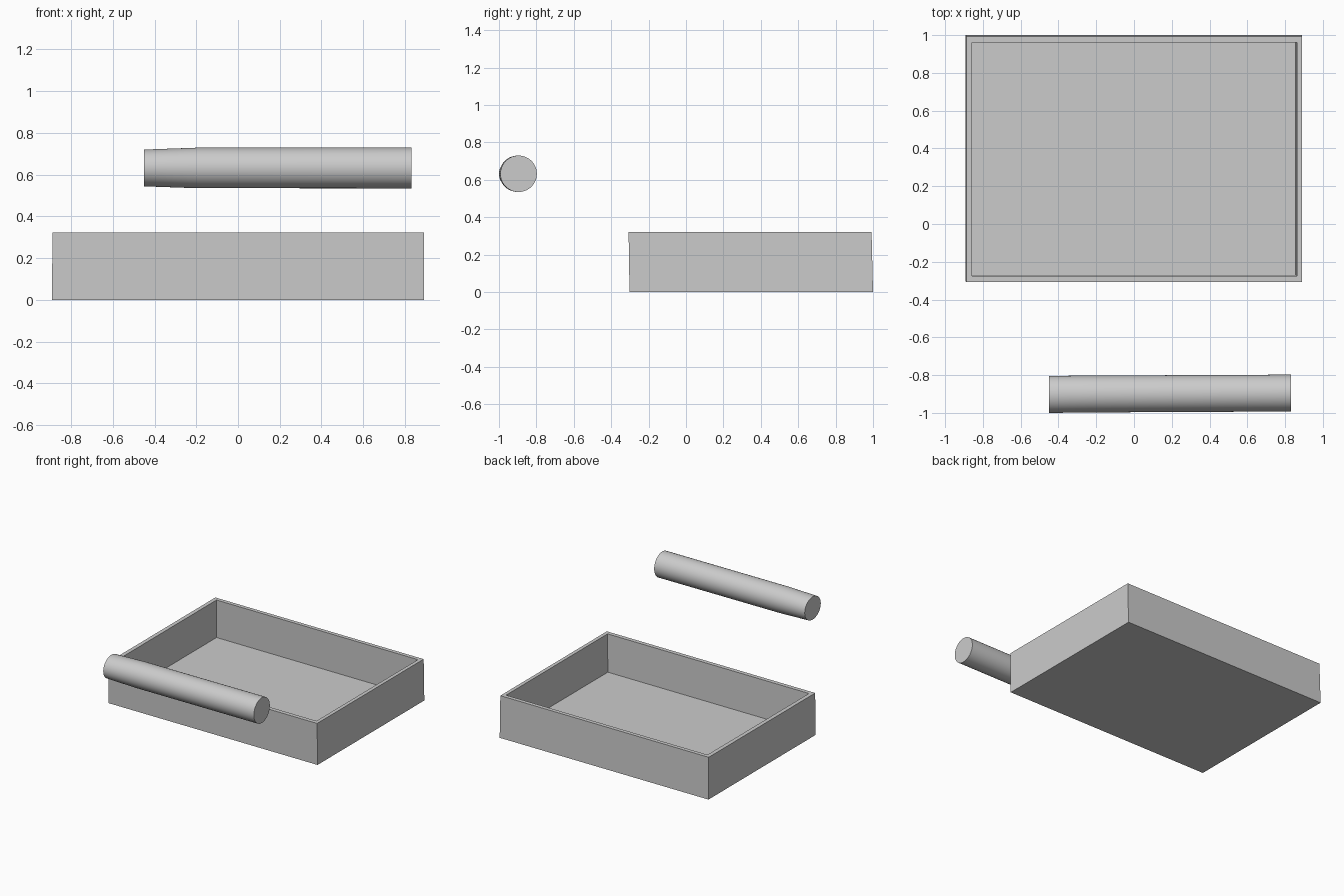
import bpy, bmesh
from math import cos, sin, tau

if "Cube" in bpy.data.objects:
    bpy.data.objects.remove(bpy.data.objects["Cube"])


def finish(name, bm, smooth=False):
    bmesh.ops.recalc_face_normals(bm, faces=bm.faces)
    mesh = bpy.data.meshes.new(name)
    bm.to_mesh(mesh)
    bm.free()
    obj = bpy.data.objects.new(name, mesh)
    bpy.context.collection.objects.link(obj)
    if smooth:
        bpy.ops.object.select_all(action='DESELECT')
        obj.select_set(True)
        bpy.context.view_layer.objects.active = obj
        bpy.ops.object.shade_smooth_by_angle(angle=0.6)
    return obj


def loft(bm, loops):
    """Skin consecutive closed loops of points and cap both ends."""
    rings = [[bm.verts.new(p) for p in loop] for loop in loops]
    for a, b in zip(rings, rings[1:]):
        n = len(a)
        for i in range(n):
            bm.faces.new((a[i], a[(i + 1) % n], b[(i + 1) % n], b[i]))
    bm.faces.new(rings[0])
    bm.faces.new(rings[-1])


def rect(x0, x1, y0, y1, z):
    return [(x0, y0, z), (x1, y0, z), (x1, y1, z), (x0, y1, z)]


# Open tray: outer wall, rim, inner wall and floor
bm = bmesh.new()
loft(bm, [rect(-0.892, 0.89, -0.302, 1.0, 0),
          rect(-0.888, 0.89, -0.307, 0.992, 0.322),
          rect(-0.857, 0.862, -0.275, 0.962, 0.322),
          rect(-0.86, 0.856, -0.27, 0.967, 0.03)])
finish("tray", bm)

# Horizontal rod, slightly flattened towards its left end
bm = bmesh.new()
stations = [(-0.45, -0.902, 0.098, 0.088),
            (-0.2, -0.90, 0.0975, 0.097),
            (0.83, -0.895, 0.0975, 0.0975)]
loft(bm, [[(x, y + ry * cos(tau * i / 48), 0.632 + rz * sin(tau * i / 48))
           for i in range(48)] for x, y, ry, rz in stations])
finish("rod", bm, smooth=True)
